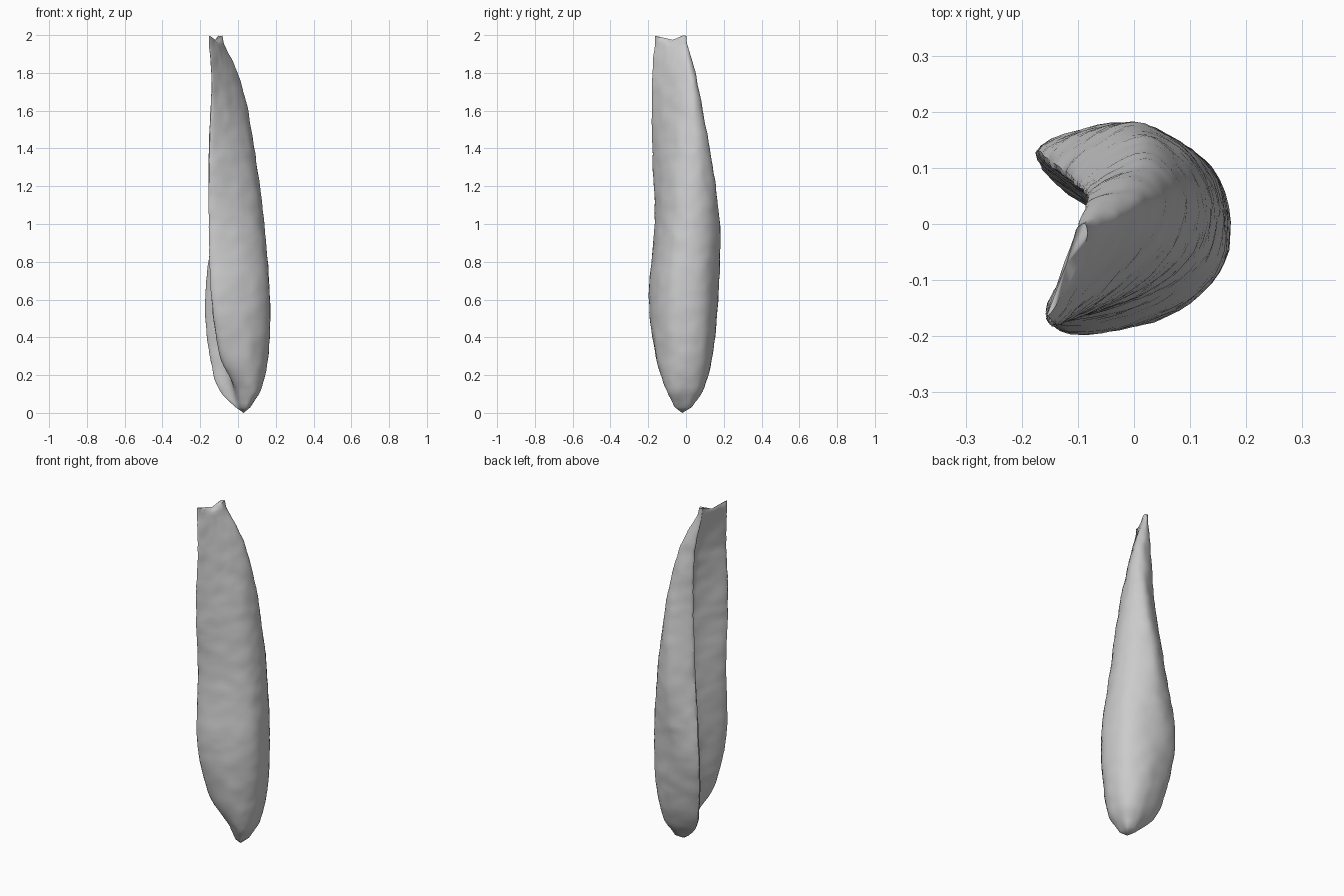
import bpy, bmesh, math
from mathutils import Vector, noise

cube = bpy.data.objects.get("Cube")
if cube:
    bpy.data.objects.remove(cube, do_unlink=True)

# Guide lines running up the husk, one (x, y) per height
HEIGHTS = [.03, .12, .3, .6, 1, 1.4, 1.75, 1.98]
GUIDES = {
    "front_lip": [(.02, -.05), (0, -.085), (-.09, -.14), (-.14, -.18),
                  (-.155, -.155), (-.155, -.17), (-.14, -.175), (-.155, -.16)],
    "front": [(.05, -.06), (.08, -.1), (.06, -.15), (.03, -.175),
              (0, -.14), (-.05, -.14), (-.085, -.13), (-.125, -.12)],
    "belly": [(.06, -.03), (.12, -.04), (.155, -.05), (.16, -.07),
              (.12, -.05), (.06, -.05), (-.015, -.04), (-.095, -.06)],
    "back_corner": [(.06, .02), (.1, .06), (.13, .09), (.14, .1),
                    (.125, .09), (.085, .06), (.015, .03), (-.085, -.02)],
    "back": [(.02, .03), (.02, .09), (0, .14), (-.02, .17),
             (0, .18), (.02, .125), (-.02, .06), (-.09, 0)],
    "back_lip": [(-.01, 0), (-.1, .05), (-.15, .09), (-.175, .13),
                 (-.13, .1), (-.09, .065), (-.08, .04), (-.105, -.01)],
    "groove": [(0, -.02), (-.03, 0), (-.06, .01), (-.07, .01),
               (-.05, .02), (-.05, .01), (-.07, -.01), (-.11, -.03)],
}
ROWS, STEPS = 90, 7


def spline(a, b, c, d, t):
    """Smooth blend from b to c."""
    return b + (c - a) * (t / 2) + (a * 2 - b * 5 + c * 4 - d) * (t * t / 2) \
        + (b * 3 - a - c * 3 + d) * (t ** 3 / 2)


def guide_point(points, z):
    """Position of a guide line at height z, with eased tangents."""
    last = len(HEIGHTS) - 1
    i = max(k for k in range(last) if HEIGHTS[k] <= z + 1e-6)
    h = HEIGHTS[i + 1] - HEIGHTS[i]
    t = (z - HEIGHTS[i]) / h
    p = [Vector(q) for q in points]

    def slope(k):
        lo, hi = max(k - 1, 0), min(k + 1, last)
        return (p[hi] - p[lo]) / (HEIGHTS[hi] - HEIGHTS[lo])
    s = t * t * (3 - 2 * t)
    return p[i].lerp(p[i + 1], s) + slope(i) * (h * t * (1 - t) ** 2) \
        - slope(i + 1) * (h * t * t * (1 - t))


def ring(z):
    """Curled cross-section through all guides."""
    pts = [guide_point(g, z) for g in GUIDES.values()]
    n = len(pts)
    return [spline(pts[i - 1], pts[i], pts[(i + 1) % n], pts[(i + 2) % n], s / STEPS)
            for i in range(n) for s in range(STEPS)]


# Loft the curled husk
bm = bmesh.new()
rings = []
for r in range(ROWS + 1):
    f = r / ROWS
    z = HEIGHTS[0] + (HEIGHTS[-1] - HEIGHTS[0]) * f
    loop = []
    for q in ring(z):
        p = Vector((q.x, q.y, z))
        wobble = noise.noise_vector(p * 14) * .004 + noise.noise_vector(p * 35) * .002
        p += wobble
        if r == ROWS:   # ragged top edge
            p.z += .018 * math.sin(q.y * 40 + 2)
        loop.append(bm.verts.new(p))
    rings.append(loop)
count = len(rings[0])
for low, high in zip(rings, rings[1:]):
    for i in range(count):
        j = (i + 1) % count
        bm.faces.new((low[i], low[j], high[j], high[i]))

# Close the rounded foot and the pinched top
foot = bm.verts.new((.03, -.02, 0))
top = bm.verts.new((-.12, -.07, 1.975))
for i in range(count):
    j = (i + 1) % count
    bm.faces.new((foot, rings[0][j], rings[0][i]))
    bm.faces.new((top, rings[-1][i], rings[-1][j]))
bmesh.ops.recalc_face_normals(bm, faces=bm.faces)

mesh = bpy.data.meshes.new("curled_husk")
bm.to_mesh(mesh)
bm.free()
husk = bpy.data.objects.new("curled_husk", mesh)
bpy.context.collection.objects.link(husk)

# Plain grey surface
grey = bpy.data.materials.new("plain_grey")
grey.use_nodes = True
colour = (.6, .6, .6, 1)
grey.diffuse_color = colour
grey.node_tree.nodes["Principled BSDF"].inputs["Base Color"].default_value = colour
mesh.materials.append(grey)

bpy.context.view_layer.objects.active = husk
husk.select_set(True)
bpy.ops.object.shade_smooth_by_angle(angle=math.radians(40))
